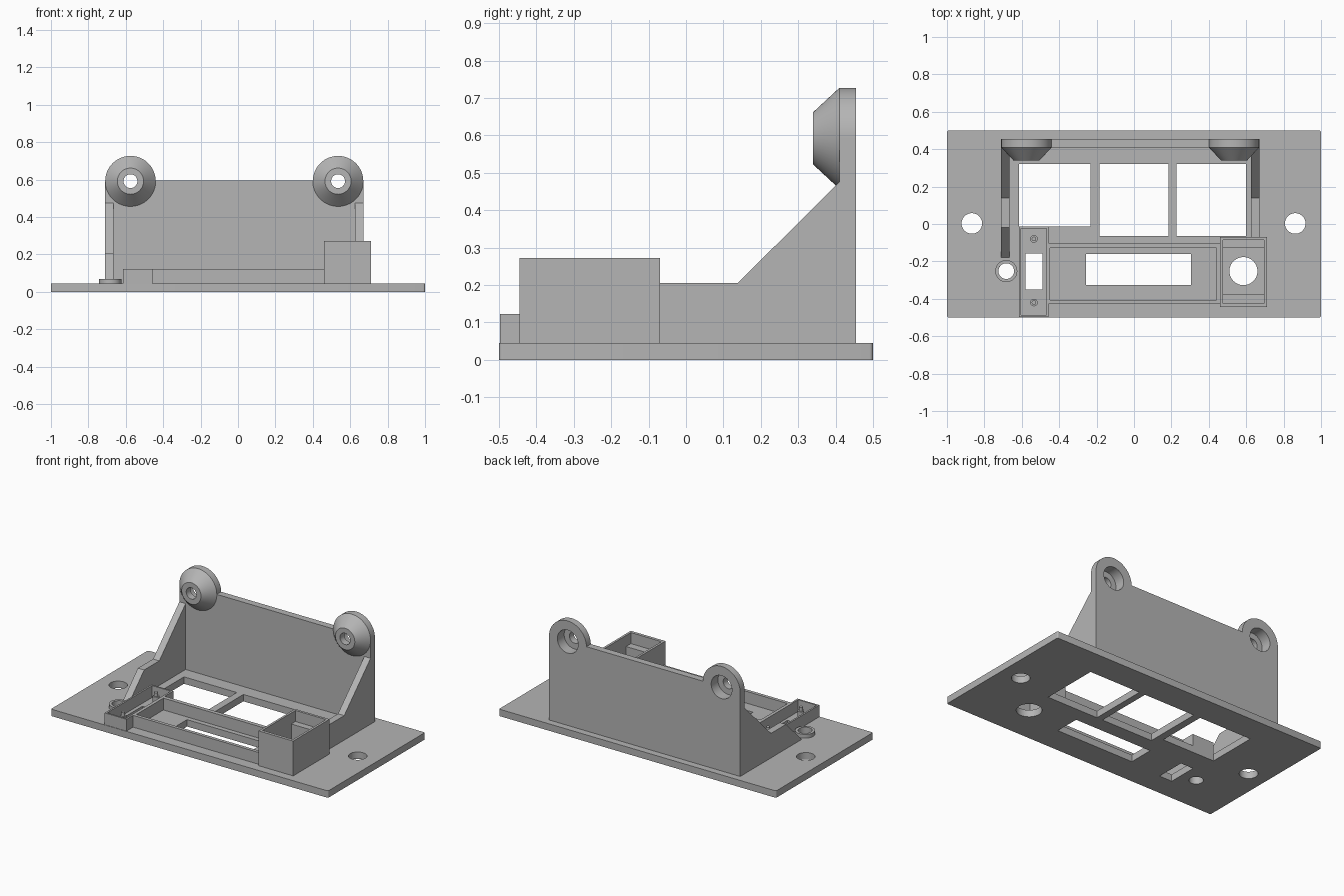
import bpy, bmesh, math
from mathutils import Matrix

if "Cube" in bpy.data.objects:
    bpy.data.objects.remove(bpy.data.objects["Cube"])

grey = bpy.data.materials.new("plain grey")
grey.diffuse_color = (0.46, 0.46, 0.46, 1)
grey.use_nodes = True
grey.node_tree.nodes["Principled BSDF"].inputs["Base Color"].default_value = grey.diffuse_color
T = 0.045      # base plate thickness
RIM = 0.122    # height of the low frames


def finish(name, bm, smooth=False):
    bmesh.ops.recalc_face_normals(bm, faces=bm.faces)
    mesh = bpy.data.meshes.new(name)
    bm.to_mesh(mesh)
    bm.free()
    ob = bpy.data.objects.new(name, mesh)
    bpy.context.collection.objects.link(ob)
    mesh.materials.append(grey)
    bpy.ops.object.select_all(action='DESELECT')
    ob.select_set(True)
    bpy.context.view_layer.objects.active = ob
    if smooth:
        bpy.ops.object.shade_smooth_by_angle(angle=math.radians(30))
    return ob


def box(name, x0, x1, y0, y1, z0, z1):
    bm = bmesh.new()
    m = Matrix.Translation(((x0 + x1) / 2, (y0 + y1) / 2, (z0 + z1) / 2))
    bmesh.ops.create_cube(bm, size=1, matrix=m @ Matrix.Diagonal((x1 - x0, y1 - y0, z1 - z0, 1)))
    return finish(name, bm)


def cylinder(name, x, y, z, r, depth, along_y=False):
    bm = bmesh.new()
    m = Matrix.Translation((x, y, z))
    if along_y:
        m = m @ Matrix.Rotation(math.pi / 2, 4, 'X')
    bmesh.ops.create_cone(bm, cap_ends=True, segments=48, radius1=r, radius2=r, depth=depth, matrix=m)
    return finish(name, bm, True)


def lathe(name, profile, matrix, n=64):
    """Turn a closed (radius, height) profile around local z."""
    bm = bmesh.new()
    rings = [[bm.verts.new(matrix @ Matrix.Rotation(2 * math.pi * i / n, 4, 'Z') @
                           Matrix.Translation((r, 0, h)).to_translation())
              for r, h in profile] for i in range(n)]
    k = len(profile)
    for i in range(n):
        a, b = rings[i], rings[(i + 1) % n]
        for j in range(k):
            bm.faces.new((a[j], b[j], b[(j + 1) % k], a[(j + 1) % k]))
    return finish(name, bm, True)


def side_plate(name, x0, x1, outline):
    bm = bmesh.new()
    face = bm.faces.new([bm.verts.new((x0, y, z)) for y, z in outline])
    ext = bmesh.ops.extrude_face_region(bm, geom=[face])
    moved = [v for v in ext['geom'] if isinstance(v, bmesh.types.BMVert)]
    bmesh.ops.translate(bm, verts=moved, vec=(x1 - x0, 0, 0))
    return finish(name, bm)


def cut(ob, cutters):
    for c in cutters:
        mod = ob.modifiers.new("cut", 'BOOLEAN')
        mod.operation = 'DIFFERENCE'
        mod.solver = 'EXACT'
        mod.object = c
        bpy.context.view_layer.objects.active = ob
        bpy.ops.object.modifier_apply(modifier=mod.name)
        bpy.data.objects.remove(c)
    bpy.ops.object.select_all(action='DESELECT')
    ob.select_set(True)
    bpy.ops.object.shade_smooth_by_angle(angle=math.radians(30))


def tray(name, x0, x1, y0, y1, top, wx0, wx1, wy0, wy1):
    """Open frame standing on the base; w* are the wall thicknesses."""
    ob = box(name, x0, x1, y0, y1, T, top)
    cut(ob, [box("cutter", x0 + wx0, x1 - wx1, y0 + wy0, y1 - wy1, 0, 1)])
    return ob


# Base plate with slightly rounded corners, windows and holes
base = box("base_plate", -1, 1, -0.5, 0.5, 0, T)
bm = bmesh.new()
bm.from_mesh(base.data)
upright = [e for e in bm.edges if abs(e.verts[0].co.z - e.verts[1].co.z) > 0.01]
bmesh.ops.bevel(bm, geom=upright, offset=0.01, segments=4, profile=0.5, affect='EDGES')
bm.to_mesh(base.data)
bm.free()
windows = [(-0.614, -0.233, -0.013, 0.32), (-0.185, 0.185, -0.064, 0.32),
           (0.228, 0.598, -0.064, 0.32), (-0.256, 0.305, -0.325, -0.16),
           (-0.58, -0.488, -0.35, -0.157)]
holes = [(-0.867, 0.003, 0.055), (0.862, 0.003, 0.055), (0.585, -0.252, 0.075), (-0.683, -0.252, 0.042)]
cut(base, [box("cutter", *w, -1, 1) for w in windows] +
    [cylinder("cutter", x, y, 0, r, 1) for x, y, r in holes])

# Raised collar around the small hole
lathe("collar", [(0.042, 0), (0.059, 0), (0.059, 0.025), (0.042, 0.025)],
      Matrix.Translation((-0.683, -0.252, T)))

# Back wall, opened behind the screw bosses
wall = box("back_wall", -0.71, 0.67, 0.41, 0.455, T, 0.595)
ears = (-0.575, 0.535)
ear_z = 0.592
cut(wall, [box("cutter", -1, ears[0], 0, 1, ear_z, 1), box("cutter", ears[1], 1, 0, 1, ear_z, 1)] +
    [cylinder("cutter", x, 0.43, ear_z, 0.1, 0.4, True) for x in ears])

# Conical screw bosses with counterbored holes
boss = [(0.037, 0.34), (0.07, 0.34), (0.135, 0.41), (0.135, 0.455),
        (0.075, 0.455), (0.075, 0.385), (0.037, 0.385)]
for side, x in zip(("left", "right"), ears):
    lathe("screw_boss_" + side, [(r, -y) for r, y in boss],
          Matrix.Translation((x, 0, ear_z)) @ Matrix.Rotation(math.pi / 2, 4, 'X'))

# Sloped side plates
slope = [(0.41, T), (0.41, 0.475), (0.138, 0.205)]
side_plate("side_plate_left", -0.71, -0.665, slope + [(-0.018, 0.205), (-0.178, T)])
side_plate("side_plate_right", 0.625, 0.67, slope + [(-0.075, 0.205), (-0.075, T)])

# Display frame, narrow board tray and tall socket box
tray("display_frame", -0.469, 0.462, -0.429, -0.102, RIM, 0.021, 0.02, 0.022, 0.027)
tray("board_tray", -0.614, -0.457, -0.497, -0.013, RIM, 0.011, 0.012, 0.011, 0.011)
tray("socket_box", 0.46, 0.71, -0.445, -0.07, 0.272, 0.015, 0.015, 0.02, 0.016)

# Ledges inside the socket box
for name, y0, y1 in (("front", -0.43, -0.375), ("back", -0.129, -0.08)):
    box("socket_ledge_" + name, 0.47, 0.70, y0, y1, T, 0.2)

# Pins in the board tray
for name, y in (("front", -0.42), ("back", -0.08)):
    cylinder("tray_pin_" + name, -0.535, y, 0.07, 0.02, 0.05)
    cylinder("tray_pin_tip_" + name, -0.535, y, 0.105, 0.012, 0.03)
